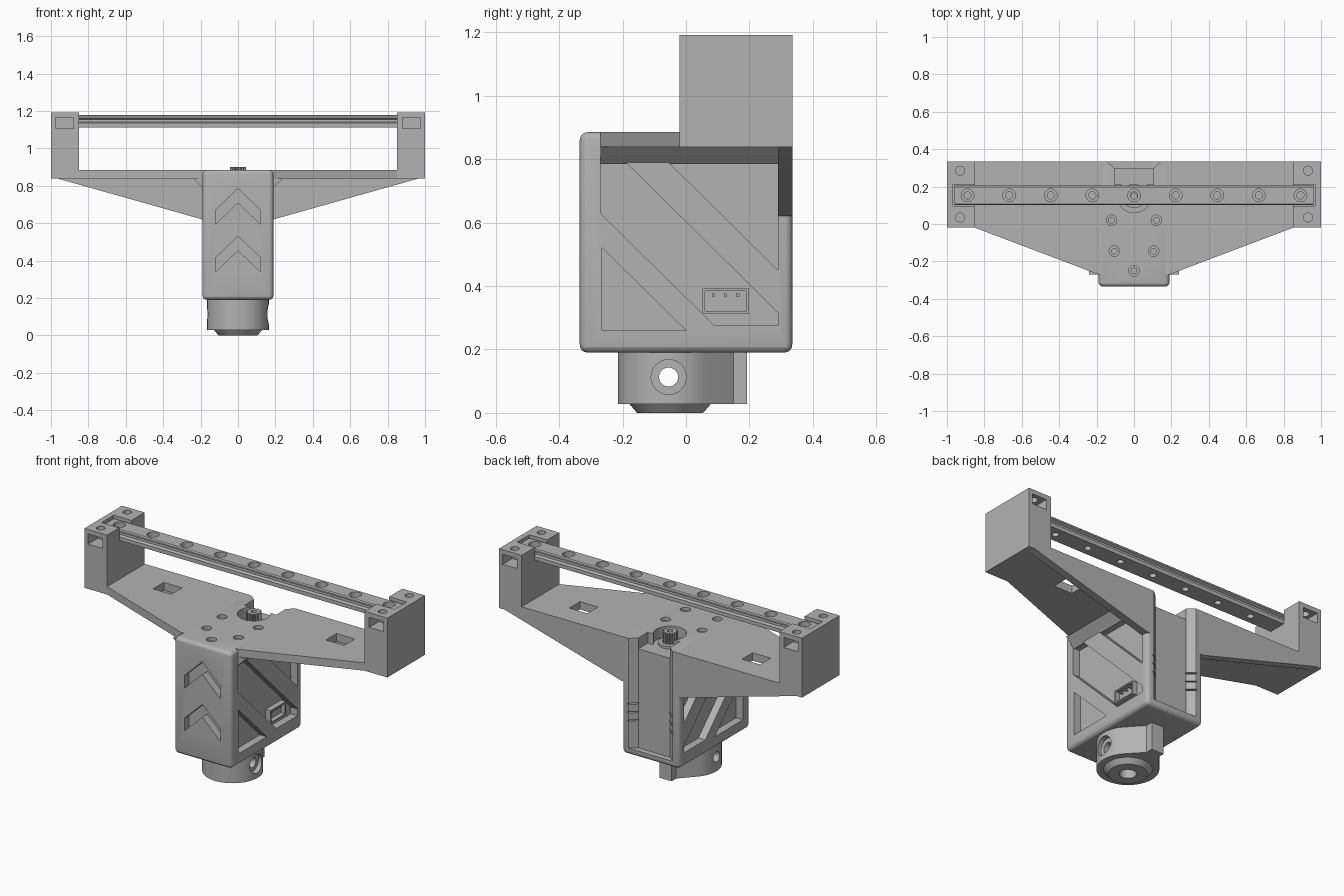
import bpy
import bmesh
from math import sin, cos, pi, radians

cube = bpy.data.objects.get("Cube")
if cube:
    bpy.data.objects.remove(cube, do_unlink=True)

# Single printed-plastic colour
grey = bpy.data.materials.new("plain grey")
grey.use_nodes = True
COLOUR = (0.45, 0.45, 0.45, 1)
grey.diffuse_color = COLOUR
grey.node_tree.nodes["Principled BSDF"].inputs["Base Color"].default_value = COLOUR

PLACE = {"X": lambda u, v, w: (w, u, v),
         "Y": lambda u, v, w: (u, w, v),
         "Z": lambda u, v, w: (u, v, w)}
parts = []


def prism(name, pts, axis, a, b, taper=1, bevel=0, centre=(0, 0)):
    """Extrude a 2D outline along an axis; taper scales the far end about centre."""
    bm = bmesh.new()
    put = PLACE[axis]
    near = [bm.verts.new(put(u, v, a)) for u, v in pts]
    cu, cv = centre
    far = [bm.verts.new(put(cu + (u - cu) * taper, cv + (v - cv) * taper, b)) for u, v in pts]
    bm.faces.new(near)
    bm.faces.new(far)
    n = len(pts)
    for i in range(n):
        j = (i + 1) % n
        bm.faces.new((near[i], near[j], far[j], far[i]))
    bmesh.ops.recalc_face_normals(bm, faces=bm.faces)
    if bevel:
        bmesh.ops.bevel(bm, geom=bm.edges[:], offset=bevel, segments=4,
                        profile=0.5, affect="EDGES")
    mesh = bpy.data.meshes.new(name)
    bm.to_mesh(mesh)
    bm.free()
    mesh.materials.append(grey)
    obj = bpy.data.objects.new(name, mesh)
    bpy.context.collection.objects.link(obj)
    parts.append(obj)
    return obj


def box(name, x0, x1, y0, y1, z0, z1, bevel=0):
    return prism(name, [(x0, y0), (x1, y0), (x1, y1), (x0, y1)], "Z", z0, z1, bevel=bevel)


def ring(u, v, r, n=40):
    return [(u + r * cos(2 * pi * i / n), v + r * sin(2 * pi * i / n)) for i in range(n)]


def cyl(name, u, v, r, axis, a, b, taper=1, n=40):
    return prism(name, ring(u, v, r, n), axis, a, b, taper, centre=(u, v))


def flip(pts, s):
    return [(s * u, v) for u, v in pts]


def cut(target, cutters):
    """Subtract each cutter from the target, then remove the cutter."""
    bpy.context.view_layer.objects.active = target
    for c in cutters:
        mod = target.modifiers.new("cut", "BOOLEAN")
        mod.operation = "DIFFERENCE"
        mod.solver = "EXACT"
        mod.object = c
        bpy.ops.object.modifier_apply(modifier=mod.name)
        parts.remove(c)
        bpy.data.objects.remove(c, do_unlink=True)


BACK = 0.335
TOP = 0.885
SHAFT_Y = 0.15


def back_recess():
    """Chamfered motor bay at the back and the shaft opening above it."""
    bay = [(-0.147, 0.337), (0.147, 0.337), (0.105, 0.3), (-0.105, 0.3)]
    return [prism("bay", bay, "Z", 0.23, 1),
            box("channel", -0.105, 0.105, 0.21, 0.32, 0.82, 1),
            cyl("shaft_hole", 0, SHAFT_Y, 0.09, "Z", 0.82, 1)]


def screw_holes():
    spots = [(0.12, 0.02), (-0.12, 0.02), (0.105, -0.145), (-0.105, -0.145), (0, -0.25)]
    holes = []
    for x, y in spots:
        holes.append(cyl("counterbore", x, y, 0.028, "Z", 0.865, 1, n=24))
        holes.append(cyl("screw_hole", x, y, 0.015, "Z", 0.84, 1, n=24))
    return holes


# Motor housing with recessed side windows and front chevrons
body = box("motor_housing", -0.19, 0.19, -BACK, BACK, 0.19, TOP, bevel=0.025)
windows = [
    [(-0.265, 0.26), (0, 0.26), (-0.265, 0.52)],
    [(-0.055, 0.79), (0.29, 0.79), (0.29, 0.45)],
    [(-0.27, 0.79), (-0.19, 0.79), (0.29, 0.315), (0.29, 0.275), (0.09, 0.275), (-0.27, 0.63)],
]
cuts = back_recess() + screw_holes()
for s in (1, -1):
    for w in windows:
        cuts.append(prism("window", w, "X", s * 0.145, s * 0.25))
    for z in (0.39, 0.44, 0.49):
        cuts.append(box("vent", s * 0.125 - 0.025, s * 0.125 + 0.025, 0.29, 0.4, z, z + 0.008))
for z in (0.785, 0.53):
    chevron = [(0, z), (0.12, z - 0.115), (0.12, z - 0.19), (0, z - 0.075),
               (-0.12, z - 0.19), (-0.12, z - 0.115)]
    cuts.append(prism("chevron", chevron, "Y", -0.4, -0.29))
cut(body, cuts)

# Top plate
half = [(0.19, -0.27), (0.85, -0.02), (1, -0.02), (1, BACK)]
plate = prism("top_plate", half + flip(half[::-1], -1), "Z", 0.838, TOP)
slots = [box("slot", s * 0.57 - 0.06, s * 0.57 + 0.06, 0.1, 0.2, 0.7, 1) for s in (1, -1)]
cut(plate, slots + back_recess() + screw_holes())

# Triangular rear web and the fillets under the plate
half = [(0.19, 0.62), (0.97, 0.84), (0.97, 0.86)]
web = prism("rear_web", half + flip(half[::-1], -1), "Y", 0.29, BACK)
cut(web, back_recess())
for s in (1, -1):
    prism("plate_fillet", flip([(0.185, 0.785), (0.24, 0.84), (0.185, 0.84)], s), "Y", -0.27, 0.29)

# End blocks holding the rail
for s, side in ((1, "left"), (-1, "right")):
    outline = flip([(0.85, 0.838), (0.98, 0.838), (1, 0.855), (1, 1.192), (0.85, 1.192)], s)
    block = prism(side + "_end_block", outline, "Y", -0.02, BACK)
    pocket = flip([(0.88, 1.105), (0.975, 1.105), (0.975, 1.165), (0.88, 1.165)], s)
    cuts = [prism("front_pocket", pocket, "Y", -0.1, 0.07),
            prism("back_pocket", pocket, "Y", 0.245, 0.4),
            box("rail_slot", *sorted((s * 0.8, s * 0.967)), 0.095, 0.21, 1.11, 1.3)]
    for y in (0.035, 0.285):
        cuts.append(cyl("bolt_hole", s * 0.93, y, 0.024, "Z", 1.13, 1.3, n=24))
    cut(block, cuts)

# Linear rail with grooved sides and counterbored holes
side = [(0.052, 1.112), (0.052, 1.135), (0.038, 1.142), (0.038, 1.155),
        (0.052, 1.163), (0.052, 1.172), (0.046, 1.178)]
outline = [(u + 0.153, v) for u, v in side + flip(side[::-1], -1)]
rail = prism("rail", outline, "X", -0.96, 0.96)
cuts = []
for i in range(-4, 5):
    cuts.append(cyl("rail_bore", i * 0.2225, 0.153, 0.034, "Z", 1.145, 1.3, n=24))
    cuts.append(cyl("rail_hole", i * 0.2225, 0.153, 0.019, "Z", 1, 1.3, n=24))
cut(rail, cuts)

# Motor boss and toothed pulley
cyl("motor_boss", 0, SHAFT_Y, 0.065, "Z", 0.8, 0.835)
teeth = 16
gear = []
for i in range(teeth * 4):
    r = 0.042 if i % 4 < 2 else 0.034
    a = 2 * pi * i / (teeth * 4)
    gear.append((r * cos(a), SHAFT_Y + r * sin(a)))
pulley = prism("pulley", gear, "Z", 0.8, 0.9)
cut(pulley, [cyl("bore", 0, SHAFT_Y, 0.016, "Z", 0.87, 1, n=20)])

# Lower collar: round front tapering to a rear tab
CY = -0.05
arc = [(0.165 * cos(a), CY + 0.165 * sin(a))
       for a in (radians(140 + 260 * i / 36) for i in range(37))]
tab = [(0.04, 0.15), (0.04, 0.193), (-0.04, 0.193), (-0.04, 0.15)]
collar = prism("collar", arc + tab, "Z", 0.028, 0.2)
cut(collar, [cyl("cross_hole", -0.055, 0.113, 0.03, "X", -0.3, 0.3),
             cyl("cross_bore", -0.055, 0.113, 0.055, "X", 0.135, 0.3),
             cyl("centre_hole", 0, CY, 0.045, "Z", -0.1, 0.15)])
tip = cyl("collar_tip", 0, CY, 0.13, "Z", 0.03, 0, taper=0.8)
cut(tip, [cyl("centre_hole", 0, CY, 0.045, "Z", -0.1, 0.15)])

# Three-pin connector in the left window
socket = box("connector", 0.13, 0.178, 0.052, 0.198, 0.313, 0.392)
cut(socket, [box("cavity", 0.15, 0.3, 0.06, 0.19, 0.321, 0.384)])
for y in (0.087, 0.125, 0.163):
    box("connector_pin", 0.14, 0.17, y - 0.005, y + 0.005, 0.367, 0.377)

# Smooth the round surfaces, keep edges crisp
bpy.ops.object.select_all(action="DESELECT")
for obj in parts:
    obj.select_set(True)
bpy.context.view_layer.objects.active = body
bpy.ops.object.shade_smooth_by_angle(angle=radians(20))
